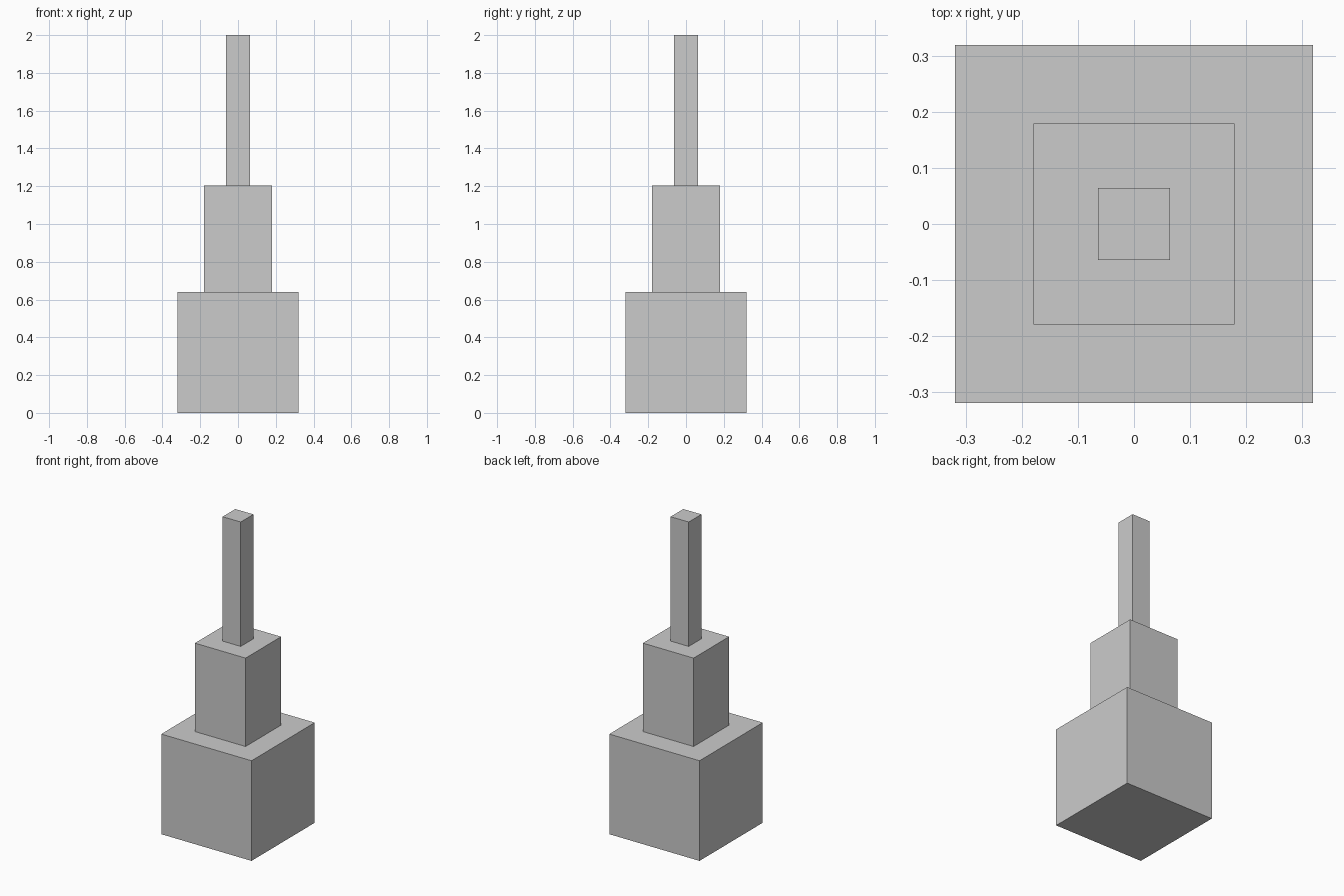
import bpy

if "Cube" in bpy.data.objects:
    bpy.data.objects.remove(bpy.data.objects["Cube"])


def block(name, half, z0, z1):
    """Square block centred on the z axis between two heights."""
    bpy.ops.mesh.primitive_cube_add(size=1, location=(0, 0, (z0 + z1) / 2))
    obj = bpy.context.object
    obj.name = name
    obj.scale = (2 * half, 2 * half, z1 - z0)
    bpy.ops.object.transform_apply(location=False, rotation=False, scale=True)
    return obj


# Stacked tiers, bottom to top
for name, half, z0, z1 in (
    ("base_block", 0.319, 0.0, 0.64),
    ("middle_block", 0.179, 0.64, 1.205),
    ("top_spire", 0.064, 1.205, 2.0),
):
    block(name, half, z0, z1)
